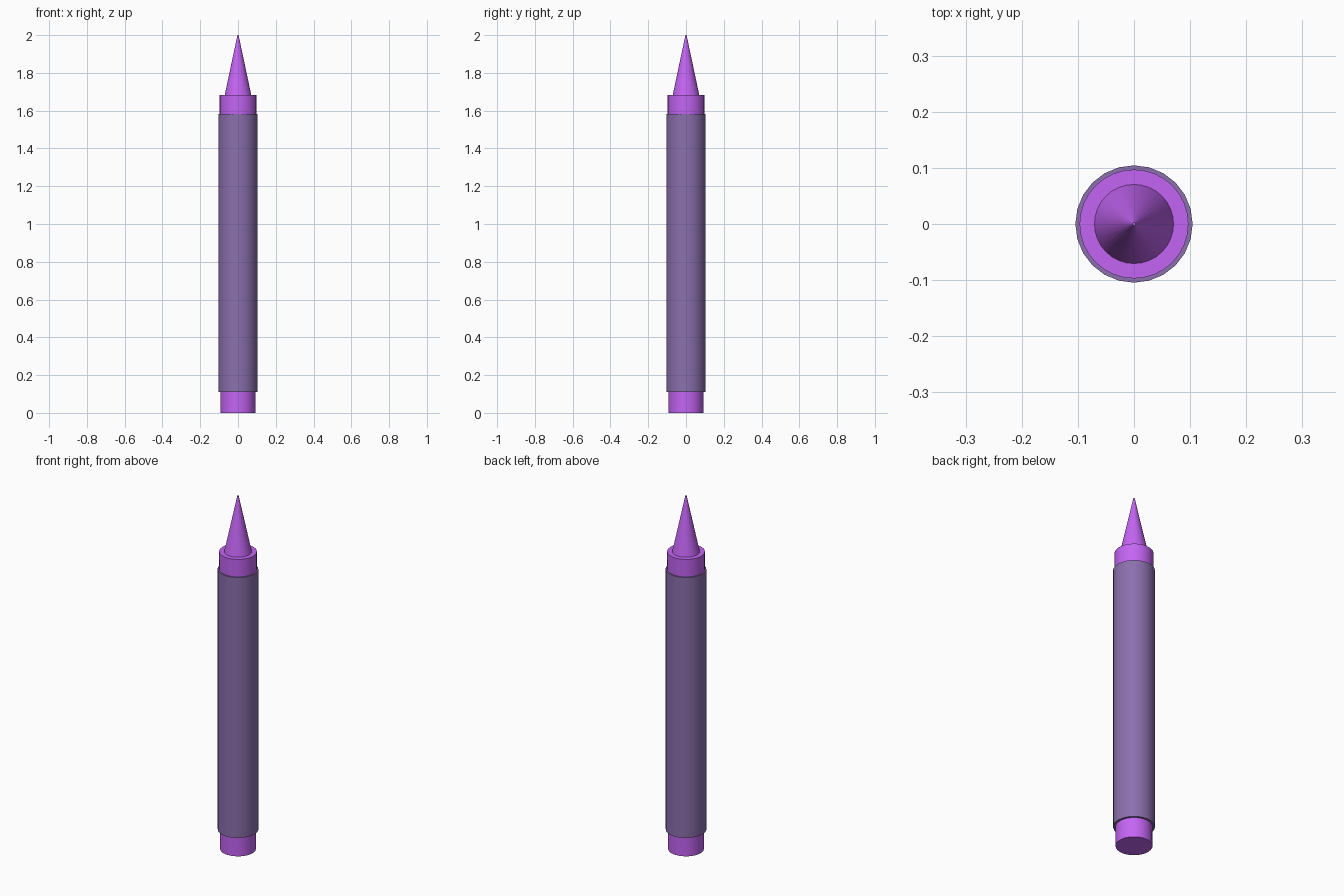
import bpy, bmesh, math

if "Cube" in bpy.data.objects:
    bpy.data.objects.remove(bpy.data.objects["Cube"])


def material(name, color):
    m = bpy.data.materials.new(name)
    m.diffuse_color = (*color, 1)
    m.use_nodes = True
    m.node_tree.nodes["Principled BSDF"].inputs["Base Color"].default_value = m.diffuse_color
    return m


def lathe(name, profile, sides, mat):
    """Revolve a (radius, height) profile round z, capping the end rings."""
    bm = bmesh.new()
    rings = [[bm.verts.new((r * math.cos(2 * math.pi * i / sides),
                            r * math.sin(2 * math.pi * i / sides), z))
              for i in range(sides)] for r, z in profile]
    for a, b in zip(rings, rings[1:]):
        for i in range(sides):
            j = (i + 1) % sides
            bm.faces.new((a[i], a[j], b[j], b[i]))
    bm.faces.new(rings[0][::-1])
    bm.faces.new(rings[-1])
    bmesh.ops.recalc_face_normals(bm, faces=bm.faces)
    mesh = bpy.data.meshes.new(name)
    bm.to_mesh(mesh)
    bm.free()
    mesh.materials.append(mat)
    obj = bpy.data.objects.new(name, mesh)
    bpy.context.collection.objects.link(obj)
    bpy.ops.object.select_all(action='DESELECT')
    obj.select_set(True)
    bpy.context.view_layer.objects.active = obj
    bpy.ops.object.shade_smooth_by_angle(angle=math.radians(30))
    return obj


wax = material("wax_purple", (0.55, 0.13, 0.9))
paper = material("paper_purple", (0.26, 0.16, 0.42))

# Wax stick: slightly tapered core, shoulder and pointed tip
lathe("wax_core", [(0.092, 0), (0.097, 1.682), (0.0705, 1.682), (0.003, 2.0)], 32, wax)

# Paper sleeve wrapped round the core
lathe("paper_wrapper", [(0.1045, 0.11), (0.1045, 1.583)], 24, paper)
